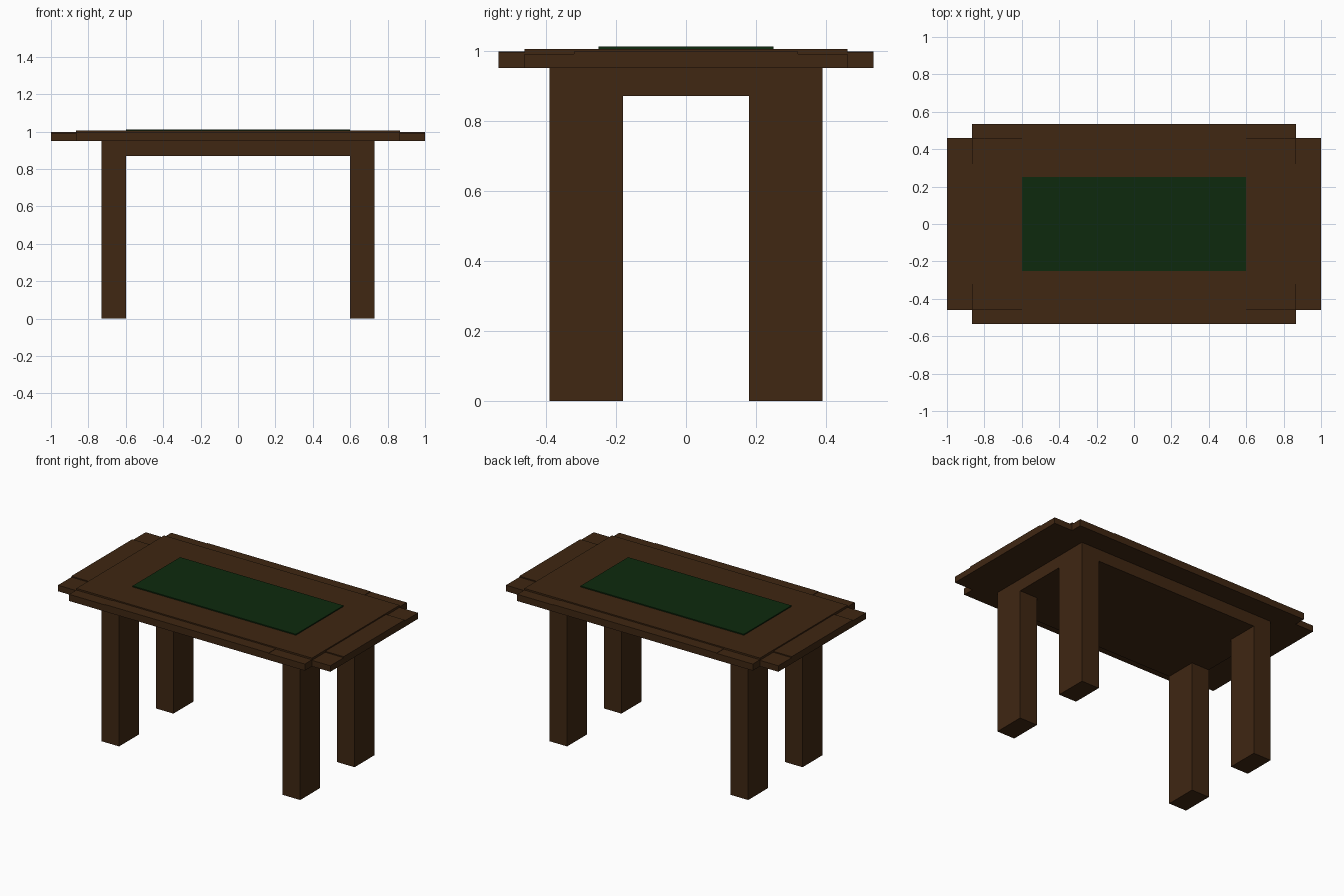
import bpy

if "Cube" in bpy.data.objects:
    bpy.data.objects.remove(bpy.data.objects["Cube"])


def material(name, rgb):
    m = bpy.data.materials.new(name)
    m.diffuse_color = (*rgb, 1)
    m.use_nodes = True
    m.node_tree.nodes["Principled BSDF"].inputs["Base Color"].default_value = m.diffuse_color
    return m


wood = material("dark_wood", (0.05, 0.02, 0.006))
felt = material("green_felt", (0.004, 0.023, 0.004))


def box(name, x0, x1, y0, y1, z0, z1, mat=wood):
    bpy.ops.mesh.primitive_cube_add(
        size=1, location=((x0 + x1) / 2, (y0 + y1) / 2, (z0 + z1) / 2))
    o = bpy.context.object
    o.name = name
    o.scale = (x1 - x0, y1 - y0, z1 - z0)
    bpy.ops.object.transform_apply(location=False, rotation=False, scale=True)
    o.data.materials.append(mat)
    return o


def slab(name, hx, hy, z0, z1, mat=wood):
    return box(name, -hx, hx, -hy, hy, z0, z1, mat)


# Crossed boards of the table top, each with a slightly raised middle
slab("long_board", 1.0, 0.46, 0.95, 0.99)
slab("wide_board", 0.865, 0.535, 0.95, 0.994)
slab("long_board_middle", 1.0, 0.32, 0.951, 0.997)
slab("wide_board_middle", 0.6, 0.535, 0.951, 0.997)
slab("raised_top", 0.865, 0.46, 0.96, 1.005)

# Green inlay
slab("green_inlay", 0.6, 0.25, 1.0, 1.012, felt)

# Solid block under the top
slab("under_block", 0.73, 0.39, 0.87, 0.95)

# Four legs flush with the block's corners
for sx, side in ((-1, "left"), (1, "right")):
    for sy, end in ((-1, "front"), (1, "back")):
        xs = sorted((sx * 0.6, sx * 0.73))
        ys = sorted((sy * 0.18, sy * 0.39))
        box(f"{end}_{side}_leg", *xs, *ys, 0, 0.87)
